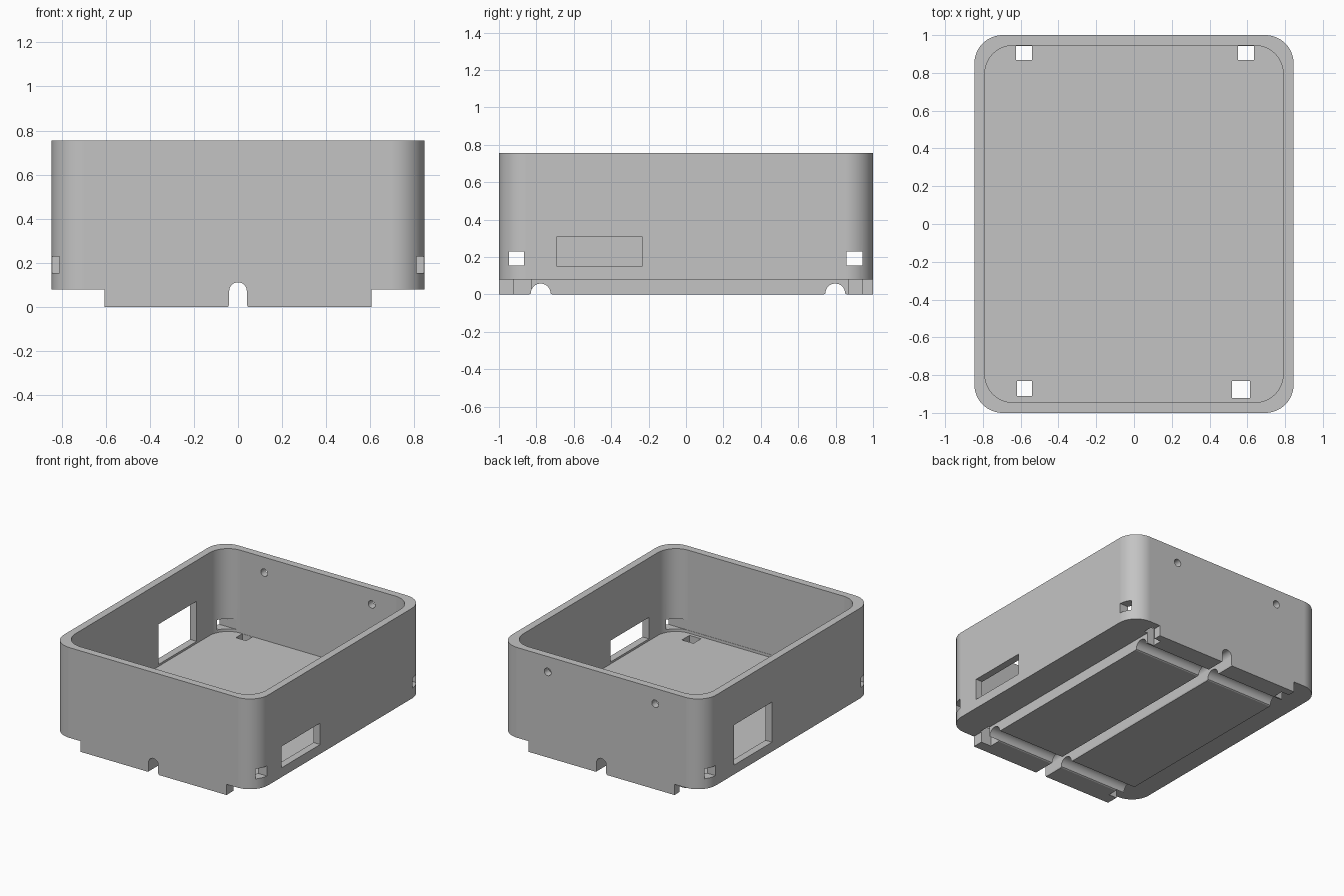
import bpy, bmesh
from math import sin, cos, pi, radians

old = bpy.data.objects.get("Cube")
if old:
    bpy.data.objects.remove(old, do_unlink=True)

grey = bpy.data.materials.new("plain grey")
grey.use_nodes = True
colour = (0.55, 0.55, 0.55, 1)
grey.diffuse_color = colour
grey.node_tree.nodes["Principled BSDF"].inputs["Base Color"].default_value = colour


def arc(cx, cy, r, start, end, steps=16):
    angles = [radians(start + (end - start) * i / steps) for i in range(steps + 1)]
    return [(cx + r * cos(a), cy + r * sin(a)) for a in angles]


def rounded(hx, hy, r):
    """Outline of a rectangle with round corners."""
    pts = []
    for i, (sx, sy) in enumerate([(1, 1), (-1, 1), (-1, -1), (1, -1)]):
        pts += arc(sx * (hx - r), sy * (hy - r), r, 90 * i, 90 * i + 90)
    return pts


def rect(a0, a1, b0, b1):
    return [(a0, b0), (a1, b0), (a1, b1), (a0, b1)]


def prism(name, outline, axis, lo, hi):
    """Extrude an outline along one axis."""
    place = {"x": lambda a, b, h: (h, a, b),
             "y": lambda a, b, h: (a, h, b),
             "z": lambda a, b, h: (a, b, h)}[axis]
    bm = bmesh.new()
    rings = [[bm.verts.new(place(a, b, h)) for a, b in outline] for h in (lo, hi)]
    n = len(outline)
    for ring in rings:
        bm.faces.new(ring)
    for i in range(n):
        j = (i + 1) % n
        bm.faces.new((rings[0][i], rings[0][j], rings[1][j], rings[1][i]))
    bmesh.ops.recalc_face_normals(bm, faces=bm.faces)
    mesh = bpy.data.meshes.new(name)
    bm.to_mesh(mesh)
    bm.free()
    mesh.materials.append(grey)
    obj = bpy.data.objects.new(name, mesh)
    bpy.context.collection.objects.link(obj)
    return obj


def combine(target, tool, operation="DIFFERENCE"):
    """Apply a boolean and discard the tool."""
    tool.hide_render = True
    mod = target.modifiers.new(tool.name, "BOOLEAN")
    mod.object = tool
    mod.operation = operation
    mod.solver = "EXACT"
    bpy.context.view_layer.objects.active = target
    bpy.ops.object.modifier_apply(modifier=mod.name)
    bpy.data.objects.remove(tool, do_unlink=True)


# Rounded tray with a raised mounting plate below
box = prism("open_case", rounded(0.845, 1, 0.15), "z", 0.08, 0.755)
combine(box, prism("bottom_plate", rect(-0.605, 0.605, -1, 1), "z", 0, 0.11), "UNION")
combine(box, prism("cavity", rounded(0.79, 0.945, 0.15), "z", 0.135, 0.9))

# Arched groove from front to back
long_groove = [(0.045, -0.05), (0.045, 0), (0.04, 0.01)]
long_groove += arc(0, 0.072, 0.04, 0, 180)
long_groove += [(-0.04, 0.01), (-0.045, 0), (-0.045, -0.05)]
combine(box, prism("long_groove", long_groove, "y", -1.1, 1.1))

# Half-round grooves from side to side
for y in (-0.777, 0.798):
    groove = [(y + 0.061, -0.05), (y + 0.061, 0)] + arc(y, 0.005, 0.053, 0, 180)
    groove += [(y - 0.061, 0), (y - 0.061, -0.05)]
    combine(box, prism("cross_groove", groove, "x", -0.9, 0.9))

# Square holes through the floor, at the plate edges
for bounds in [(0.55, 0.635, 0.868, 0.943), (-0.625, -0.54, 0.868, 0.943),
               (0.52, 0.615, -0.92, -0.83), (-0.62, -0.54, -0.91, -0.83)]:
    combine(box, prism("floor_hole", rect(*bounds), "z", -0.1, 0.3))

# Square holes through both side walls, near the corners
for y0, y1 in [(-0.947, -0.865), (0.858, 0.943)]:
    combine(box, prism("side_hole", rect(y0, y1, 0.155, 0.23), "x", -1, 1))

# Small window on the left wall, tall window on the right wall
combine(box, prism("small_window", rect(-0.69, -0.235, 0.15, 0.31), "x", 0.7, 1))
combine(box, prism("tall_window", rect(0.19, 0.64, 0.15, 0.45), "x", -1, -0.7))

# Round screw holes in the back wall
for x in (-0.445, 0.445):
    circle = arc(x, 0.64, 0.028, 0, 360, 24)[:-1]
    combine(box, prism("screw_hole", circle, "y", 0.85, 1.1))

# Smooth the round corners and keep the edges crisp
bpy.ops.object.select_all(action="DESELECT")
box.select_set(True)
bpy.context.view_layer.objects.active = box
bpy.ops.object.shade_smooth_by_angle(angle=radians(30))
weighted = box.modifiers.new("even_shading", "WEIGHTED_NORMAL")
weighted.keep_sharp = True
